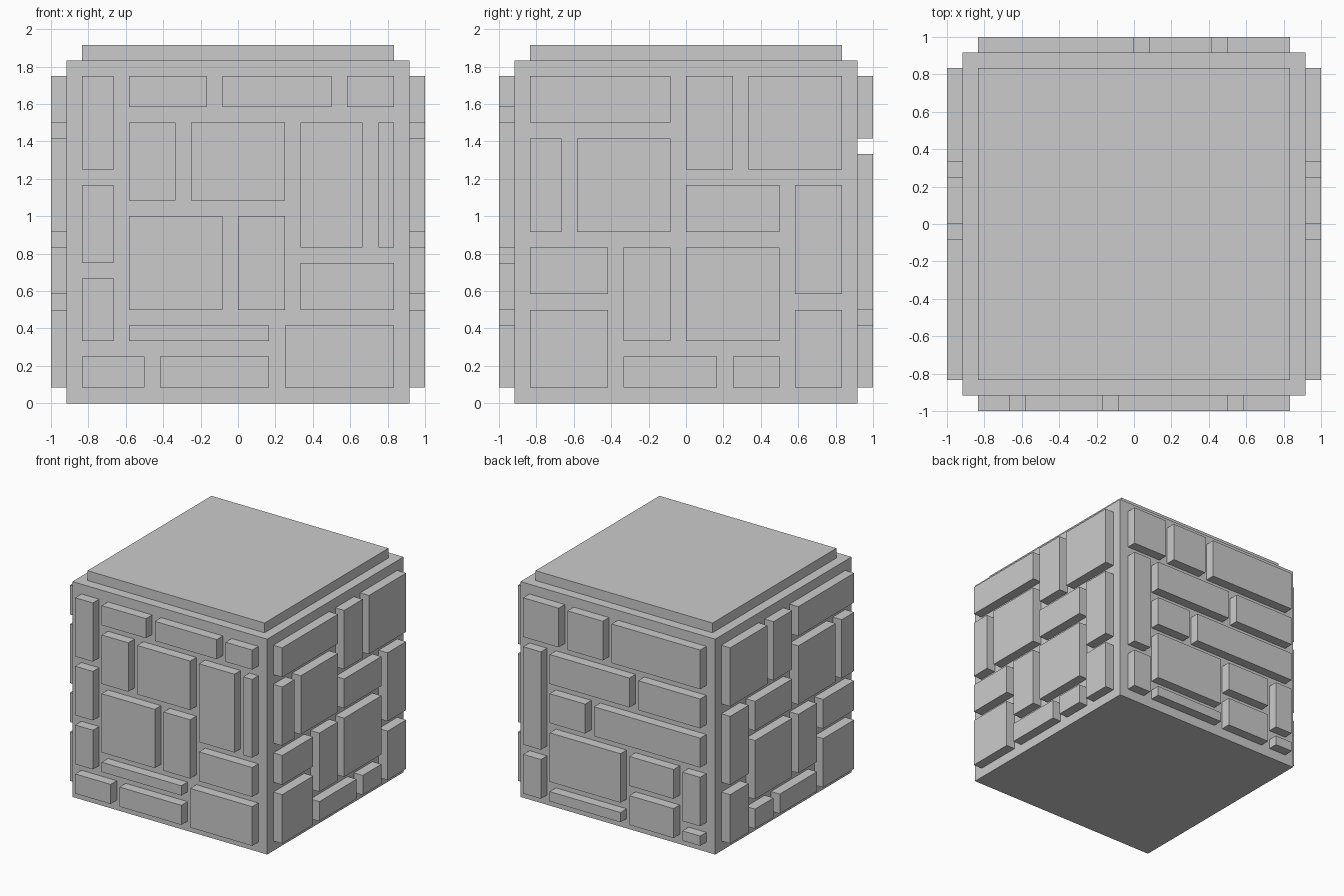
import bpy, bmesh
from mathutils import Matrix, Vector

if "Cube" in bpy.data.objects:
    bpy.data.objects.remove(bpy.data.objects["Cube"])

U = 1 / 12  # every dimension is a whole number of these units


def add_box(bm, lo, hi):
    lo, hi = Vector(lo) * U, Vector(hi) * U
    mat = Matrix.Translation((lo + hi) / 2) @ Matrix.Diagonal((*(hi - lo), 1))
    bmesh.ops.create_cube(bm, size=1, matrix=mat)


def finish(name, bm):
    mesh = bpy.data.meshes.new(name)
    bm.to_mesh(mesh)
    bm.free()
    obj = bpy.data.objects.new(name, mesh)
    bpy.context.collection.objects.link(obj)
    return obj


def block(name, lo, hi):
    bm = bmesh.new()
    add_box(bm, lo, hi)
    return finish(name, bm)


def stones(name, axis, side, rects):
    """Raised stones on one wall; each rect is (left, right, bottom, top)."""
    bm = bmesh.new()
    near, far = sorted((11 * side, 12 * side))
    for a, b, z0, z1 in rects:
        if axis == 'Y':
            add_box(bm, (a, near, z0), (b, far, z1))
        else:
            add_box(bm, (near, a, z0), (far, b, z1))
    return finish(name, bm)


# Core cube and raised top slab
block("wall_core", (-11, -11, 0), (11, 11, 22))
block("top_slab", (-10, -10, 22), (10, 10, 23))

# Front stones (x, z)
front = [
    (-10, -8, 15, 21), (-10, -8, 9, 14), (-10, -8, 4, 8), (-10, -6, 1, 3),
    (-7, -2, 19, 21), (-1, 6, 19, 21), (7, 10, 19, 21),
    (-7, -4, 13, 18), (-3, 3, 13, 18), (4, 8, 10, 18), (9, 10, 10, 18),
    (-7, -1, 6, 12), (0, 3, 6, 12), (4, 10, 6, 9),
    (-7, 2, 4, 5), (-5, 2, 1, 3), (3, 10, 1, 5),
]
stones("front_stones", 'Y', -1, front)

# Back stones, listed as seen from behind, then flipped into x
back = [
    (-10, -6, 17, 21), (-5, -1, 17, 21), (0, 10, 17, 21),
    (-10, -8, 6, 16), (-7, 2, 13, 16), (3, 10, 13, 16),
    (-7, -3, 9, 12), (-2, 10, 9, 12),
    (-10, -8, 1, 5), (-7, 1, 3, 8), (-7, 1, 1, 2),
    (2, 7, 5, 8), (2, 7, 1, 4), (8, 10, 3, 8), (8, 10, 1, 2),
]
stones("back_stones", 'Y', 1, [(-b, -a, z0, z1) for a, b, z0, z1 in back])

# Side stones (y, z), mirrored left and right
side = [
    (-10, -1, 18, 21), (0, 3, 15, 21), (4, 10, 15, 21),
    (-10, -8, 11, 17), (-7, -1, 11, 17), (0, 6, 11, 14), (7, 10, 7, 14),
    (-10, -5, 7, 10), (-4, -1, 4, 10), (0, 6, 4, 10),
    (-10, -5, 1, 6), (-4, 2, 1, 3), (3, 6, 1, 3), (7, 10, 1, 6),
]
stones("right_stones", 'X', 1, side)
stones("left_stones", 'X', -1, side)
